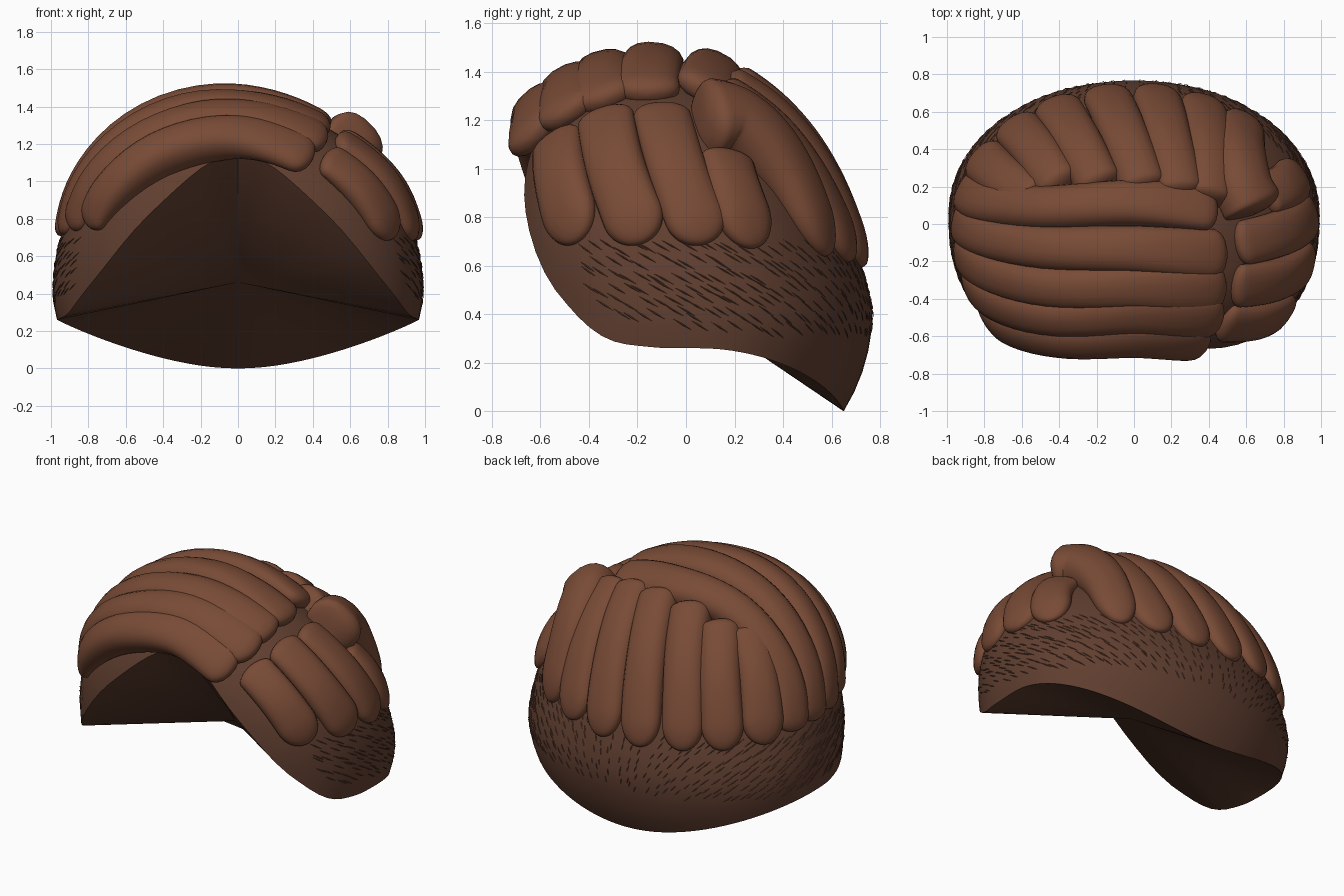
import bpy, bmesh, random
from math import sin, cos, asin, pi, sqrt, radians
from mathutils import Vector

if "Cube" in bpy.data.objects:
    bpy.data.objects.remove(bpy.data.objects["Cube"])
random.seed(4)

A, ZC = 0.99, 0.42                     # scalp half width and height of its widest ring


def material(name, col):
    m = bpy.data.materials.new(name)
    m.diffuse_color = (*col, 1)
    m.use_nodes = True
    m.node_tree.nodes["Principled BSDF"].inputs["Base Color"].default_value = m.diffuse_color
    return m


lock_mat = material("brown_hair", (0.19, 0.07, 0.037))
scalp_mat = material("dark_brown_hair", (0.12, 0.05, 0.03))


def height(z):
    return 0.99 if z > ZC else 0.76


def shift(z):                          # crown leans forward
    return 0.05 - 0.19 * max(0, z - ZC)


def plan(y):                           # depth and squareness: front is fuller than back
    return (0.76, 2.5) if y < 0 else (0.72, 2.05)


def surface(theta, z):
    c = sqrt(max(0, 1 - ((z - ZC) / height(z)) ** 2))
    s, k = sin(theta), -cos(theta)
    b, n = plan(k)
    r = c / (abs(s) ** n + abs(k) ** n) ** (1 / n)
    return Vector((A * r * s, shift(z) + b * r * k, z))


def project(p):
    h = height(p.z)
    y = p.y - shift(p.z)
    b, n = plan(y)
    q = Vector((p.x / A, y / b, (p.z - ZC) / h))
    q /= sqrt((abs(q.x) ** n + abs(q.y) ** n) ** (2 / n) + q.z ** 2)
    z = ZC + h * q.z
    nor = Vector((q.x / A, q.y / b + 0.1 * q.z, q.z / h)).normalized()
    return Vector((q.x * A, shift(z) + q.y * b, z)), nor


def spline(pts, t):
    p = [2 * pts[0] - pts[1]] + pts + [2 * pts[-1] - pts[-2]]
    u = t * (len(pts) - 1)
    i = min(len(pts) - 2, int(u))
    u -= i
    a, b, c, d = p[i:i + 4]
    return 0.5 * (2 * b + (c - a) * u + (2 * a - 5 * b + 4 * c - d) * u * u
                  + (3 * b - a - 3 * c + d) * u ** 3)


def finish(name, bm, mat, angle=35):
    bmesh.ops.recalc_face_normals(bm, faces=bm.faces)
    me = bpy.data.meshes.new(name)
    bm.to_mesh(me)
    bm.free()
    ob = bpy.data.objects.new(name, me)
    bpy.context.collection.objects.link(ob)
    me.materials.append(mat)
    bpy.ops.object.select_all(action='DESELECT')
    ob.select_set(True)
    bpy.context.view_layer.objects.active = ob
    bpy.ops.object.shade_smooth_by_angle(angle=radians(angle))


# Hairline height around the head, theta = 0 at the forehead
FRONT = [1.16, 1.07, 0.82, 0.5, 0.31, 0.265, 0.26]


def rim(theta):
    t = abs((theta + pi) % (2 * pi) - pi)
    return 0.26 * sin(t) ** 2 if t > pi / 2 else spline(FRONT, t / (pi / 2))


# Scalp shell, closed underneath by a fan to an inner point
bm = bmesh.new()
N, R = 96, 18
rings = []
for j in range(R):
    ring = []
    for i in range(N):
        th = 2 * pi * i / N
        z0 = rim(th)
        f0 = asin((z0 - ZC) / height(z0))
        f = f0 + (pi / 2 - f0) * j / R
        ring.append(bm.verts.new(surface(th, ZC + (0.99 if f > 0 else 0.76) * sin(f))))
    rings.append(ring)
crown = bm.verts.new((0, shift(1.41), 1.41))
apex = bm.verts.new((0, -0.03, 0.46))
for i in range(N):
    k = (i + 1) % N
    for a, b in zip(rings, rings[1:]):
        bm.faces.new((a[i], a[k], b[k], b[i]))
    bm.faces.new((rings[-1][i], rings[-1][k], crown))
    bm.faces.new((rings[0][k], rings[0][i], apex))
finish("scalp", bm, scalp_mat)

# Short fine strands below the locks
bm = bmesh.new()
for side in (1, -1):
    for row in range(7):
        for k in range(32):
            th = 0.95 + (pi - 0.95) * (k + random.random() * 0.6) / 32
            z = 0.34 + 0.055 * row + random.uniform(-0.02, 0.02)
            if z < rim(th) + 0.08:
                continue
            dth, dz = 0.1 * sin(th), 0.045
            a = surface(side * th, z + dz / 2)
            b = surface(side * (th + dth), z - dz / 2)
            m, n = project((a + b) / 2)
            w = (b - a).cross(n).normalized() * 0.0035
            top = bm.verts.new(m + n * 0.004)
            vs = [bm.verts.new(v) for v in (a, m + w, b, m - w)]
            for i in range(4):
                bm.faces.new((vs[i], vs[(i + 1) % 4], top))
finish("fine_strands", bm, scalp_mat)


# Thick rounded lock lying on the scalp; w = half widths, h = half heights (start, middle, end)
def lock(name, pts, w, h, lift=0.005):
    pts = [Vector(p) for p in pts]
    M, S = 36, 18
    ts = [0.5 - 0.5 * cos(pi * (i + 0.15) / (M - 0.7)) for i in range(M)]
    path = []
    for t in ts:
        p, n = project(spline(pts, t))
        path.append((p + n * lift * (1 - t * t), n))
    length = sum((path[i + 1][0] - path[i][0]).length for i in range(M - 1))
    bm = bmesh.new()
    rows = []
    for i, t in enumerate(ts):
        p, n = path[i]
        tan = path[min(M - 1, i + 1)][0] - path[max(0, i - 1)][0]
        side = tan.cross(n).normalized()
        r0 = min(1, t * length / (0.5 * w[0]))
        r1 = min(1, (1 - t) * length / (1.1 * w[1]))
        s = sqrt(1 - (1 - r0) ** 2) * sqrt(1 - (1 - r1) ** 2)
        ww = (w[0] + (w[1] - w[0]) * t) * s
        hh = spline(list(h), t) * s ** 0.7
        row = []
        for k in range(S):
            c, d = cos(2 * pi * k / S), sin(2 * pi * k / S)
            c = abs(c) ** 0.85 * (1 if c > 0 else -1)
            d = abs(d) ** 0.85 * (1 if d > 0 else -1)
            row.append(bm.verts.new(p + side * ww * c + n * hh * d))
        rows.append(row)
    for a, b in zip(rows, rows[1:]):
        for k in range(S):
            bm.faces.new((a[k], a[(k + 1) % S], b[(k + 1) % S], b[k]))
    bm.faces.new(rows[0])
    bm.faces.new(rows[-1])
    finish(name, bm, lock_mat, 60)


# Locks swept from the parting across to the left side, each with its lift
sweep = [
    (.05, [(.39, -.6, 1.1), (0, -.64, 1.3), (-.4, -.6, 1.17), (-.68, -.52, .93), (-.81, -.46, .77)]),
    (.03, [(.45, -.46, 1.17), (0, -.5, 1.38), (-.42, -.46, 1.2), (-.75, -.38, .96), (-.89, -.31, .75)]),
    (.015, [(.46, -.32, 1.22), (0, -.34, 1.4), (-.45, -.31, 1.24), (-.79, -.22, .96), (-.93, -.14, .72)]),
    (.015, [(.46, -.15, 1.24), (0, -.14, 1.42), (-.48, -.12, 1.25), (-.8, -.05, .96), (-.94, .03, .71)]),
    (.03, [(.42, .07, 1.26), (0, .1, 1.42), (-.45, .07, 1.25), (-.78, .11, .96), (-.92, .2, .7)]),
]
for i, (up, p) in enumerate(sweep):
    lock(f"swept_lock_{i + 1}", p, (.135, .11), (.055, .12, .04), up)

# Locks falling down the back
back = [
    [(-.5, .1, 1.22), (-.7, .24, 1.02), (-.84, .38, .66)],
    [(-.38, .17, 1.28), (-.55, .4, 1.05), (-.67, .56, .64)],
    [(-.17, .17, 1.34), (-.31, .44, 1.1), (-.44, .67, .62)],
    [(.06, .16, 1.36), (-.05, .47, 1.12), (-.17, .73, .6)],
    [(.25, .13, 1.33), (.19, .45, 1.12), (.1, .74, .6)],
    [(.4, .1, 1.3), (.41, .4, 1.1), (.35, .68, .62)],
]
for i, p in enumerate(back):
    lock(f"back_lock_{i + 1}", p, (.13, .13), (.11, .1, .055), .015)

# Locks falling down the right side
right = [
    [(.45, -.52, 1.12), (.68, -.52, .96), (.84, -.45, .7)],
    [(.49, -.31, 1.18), (.76, -.27, .96), (.93, -.17, .69)],
    [(.51, -.1, 1.2), (.79, -.03, .96), (.95, .08, .69)],
    [(.7, .16, 1.08), (.83, .2, .93), (.91, .29, .68)],
]
for i, p in enumerate(right):
    lock(f"side_lock_{i + 1}", p, (.12, .13), (.05, .075, .05))

# Raised lock that starts above the side and sweeps to the back
lock("raised_lock", [(.63, .04, 1.19), (.61, .2, 1.22), (.59, .4, 1.03), (.57, .58, .64)],
     (.18, .12), (.14, .13, .055), .05)
